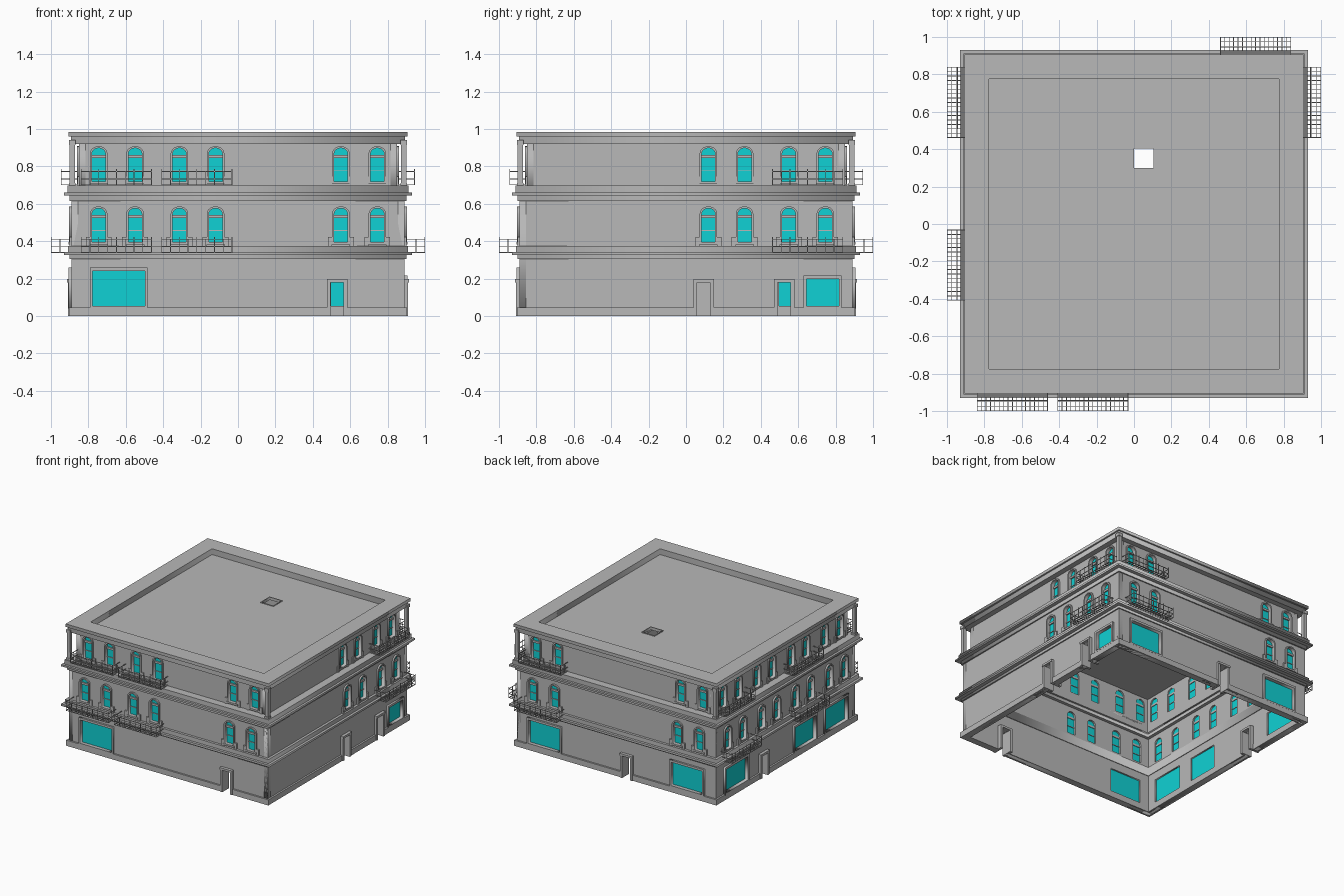
import bpy, bmesh, math
from mathutils import Matrix

if "Cube" in bpy.data.objects:
    bpy.data.objects.remove(bpy.data.objects["Cube"], do_unlink=True)


def material(name, rgb):
    m = bpy.data.materials.new(name)
    m.use_nodes = True
    m.diffuse_color = (*rgb, 1)
    m.node_tree.nodes["Principled BSDF"].inputs["Base Color"].default_value = (*rgb, 1)
    return m


STONE = material("grey_stone", (0.48, 0.48, 0.48))
GLASS = material("cyan_glass", (0.005, 0.64, 0.66))


def add_object(name, mesh, mat):
    mesh.materials.clear()
    mesh.materials.append(mat)
    ob = bpy.data.objects.new(name, mesh)
    bpy.context.collection.objects.link(ob)
    return ob


def slab(name, outlines, lo, hi, matrix, mat=STONE):
    """Extrude nested outlines (inner ones become holes) from lo to hi."""
    cu = bpy.data.curves.new(name, "CURVE")
    cu.dimensions = "2D"
    cu.fill_mode = "BOTH"
    cu.extrude = (hi - lo) / 2
    for pts in outlines:
        sp = cu.splines.new("POLY")
        sp.points.add(len(pts) - 1)
        for p, (x, y) in zip(sp.points, pts):
            p.co = (x, y, 0, 1)
        sp.use_cyclic_u = True
    tmp = bpy.data.objects.new(name, cu)
    bpy.context.collection.objects.link(tmp)
    dg = bpy.context.evaluated_depsgraph_get()
    mesh = bpy.data.meshes.new_from_object(tmp.evaluated_get(dg))
    bpy.data.objects.remove(tmp, do_unlink=True)
    bpy.data.curves.remove(cu)
    mesh.transform(matrix @ Matrix.Translation((0, 0, (lo + hi) / 2)))
    return add_object(name, mesh, mat)


def boxes(name, items, matrix, mat=STONE):
    """Boxes given as (u0, u1, v0, v1, n0, n1): along, up and out of the wall."""
    bm = bmesh.new()
    for u0, u1, v0, v1, n0, n1 in items:
        m = (Matrix.Translation(((u0 + u1) / 2, (v0 + v1) / 2, (n0 + n1) / 2))
             @ Matrix.Diagonal((u1 - u0, v1 - v0, n1 - n0, 1)))
        bmesh.ops.create_cube(bm, size=1, matrix=matrix @ m)
    mesh = bpy.data.meshes.new(name)
    bm.to_mesh(mesh)
    bm.free()
    return add_object(name, mesh, mat)


def rect(u0, u1, v0, v1):
    return [(u0, v0), (u1, v0), (u1, v1), (u0, v1)]


def square(r):
    return rect(-r, r, -r, r)


def arch(u, v, half, rise, height):
    """Window outline with a rounded head."""
    pts = [(u - half, v), (u + half, v)]
    for i in range(11):
        a = math.pi * i / 10
        pts.append((u + half * math.cos(a), v + height - rise + rise * math.sin(a)))
    return pts


# Each floor: name, wall range, wall face, window foot
FLOORS = [("middle", 0.393, 0.893), ("top", 0.715, 0.85)]
PAIR_L, PAIR_R = [-0.745, -0.55], [0.55, 0.745]
MID_L, MID_R = [-0.313, -0.12], [0.12, 0.313]
SHOP_L, SHOP_R = (-0.785, -0.49, 0.05, 0.25), (0.49, 0.785, 0.05, 0.25)

SIDES = {
    "front": dict(windows=PAIR_L + MID_L + PAIR_R, shops=[SHOP_L], doors=[0.53],
                  balconies=[(-0.84, -0.46), (-0.41, -0.03)]),
    "left": dict(windows=MID_R + PAIR_R, shops=[(0.635, 0.825, 0.05, 0.207)],
                 doors=[0.094, 0.525], balconies=[(0.46, 0.84)]),
    "back": dict(windows=PAIR_L + PAIR_R, shops=[SHOP_L, SHOP_R], doors=[0.1],
                 balconies=[(-0.84, -0.46)]),
    "right": dict(windows=PAIR_L + MID_L + MID_R + PAIR_R,
                  shops=[SHOP_L, (0.1, 0.38, 0.05, 0.25), SHOP_R], doors=[-0.29],
                  balconies=[(-0.84, -0.46), (0.03, 0.41)]),
}


def balcony_bars(u0, u1, v, n0, n1, t=0.004):
    """Grated floor, posts and rails of one balcony."""
    out = []
    h = 0.075
    across = 16
    for i in range(across + 1):
        u = u0 + (u1 - u0 - t) * i / across
        out.append((u, u + t, v, v + t, n0, n1))
        top = h + (0.01 if i % 4 == 0 else 0)
        if i % 2 == 0:
            out.append((u, u + t, v, v + top, n1 - t, n1))
    for i in range(5):
        n = n0 + (n1 - n0 - t) * i / 4
        out.append((u0, u1, v, v + t, n, n + t))
    for z in (0.035, h):
        out.append((u0, u1, v + z - t, v + z, n1 - t, n1))
        for u in (u0, u1 - t):
            out.append((u, u + t, v + z - t, v + z, n0, n1))
    for u in (u0, u1 - t):
        n = (n0 + n1) / 2
        out.append((u, u + t, v, v + h, n, n + t))
    return out


for k, (side, d) in enumerate(SIDES.items()):
    M = Matrix.Rotation(k * math.pi / 2, 4, "Z") @ Matrix.Rotation(math.pi / 2, 4, "X")

    # Lower wall with shop, door and window openings
    shop_holes = [rect(*s) for s in d["shops"]]
    edge = [(-0.89, 0)]
    for u in sorted(d["doors"]):
        edge += [(u - 0.037, 0), (u - 0.037, 0.18), (u + 0.037, 0.18), (u + 0.037, 0)]
    edge += [(0.89, 0), (0.89, 0.64), (-0.89, 0.64)]
    lower = [arch(u, 0.393, 0.037, 0.032, 0.185) for u in d["windows"]]
    slab(side + "_lower_wall", [edge] + shop_holes + lower, 0.855, 0.89, M)

    # Set-back top wall
    upper = [arch(u, 0.715, 0.037, 0.032, 0.185) for u in d["windows"]]
    slab(side + "_top_wall", [rect(-0.85, 0.85, 0.64, 0.93)] + upper, 0.815, 0.85, M)

    # Arched windows on both upper floors
    for floor, v, n in FLOORS:
        frames, panes, trims = [], [], []
        for u in d["windows"]:
            frames += [arch(u, v, 0.047, 0.04, 0.193), arch(u, v + 0.004, 0.036, 0.031, 0.179)]
            panes.append(arch(u, v, 0.037, 0.032, 0.185))
            trims += [(u - 0.037, u + 0.037, v + 0.13, v + 0.146, n - 0.03, n - 0.008),
                      (u - 0.037, u + 0.037, v + 0.062, v + 0.067, n - 0.03, n - 0.012),
                      (u - 0.05, u + 0.05, v - 0.01, v + 0.003, n - 0.03, n + 0.012)]
            for s in (-1, 1):
                c = u + s * 0.058
                trims.append((c - 0.011, c + 0.011, v - 0.02, v + 0.03, n - 0.01, n + 0.008))
        slab(f"{side}_{floor}_window_frames", frames, n - 0.03, n + 0.01, M)
        slab(f"{side}_{floor}_window_glass", panes, n - 0.025, n - 0.018, M, GLASS)
        boxes(f"{side}_{floor}_window_trim", trims, M)

    # Shop windows
    rims = []
    for s in d["shops"]:
        u0, u1, v0, v1 = s
        rims += [rect(u0 - 0.006, u1 + 0.006, v0 - 0.01, v1 + 0.01),
                 rect(u0 + 0.008, u1 - 0.008, v0 + 0.003, v1 - 0.008)]
    slab(side + "_shop_frames", rims, 0.855, 0.905, M)
    slab(side + "_shop_glass", shop_holes, 0.868, 0.875, M, GLASS)

    # Door surrounds with deep jambs
    jambs = []
    for u in d["doors"]:
        jambs += [(u - 0.055, u - 0.035, 0, 0.18, 0.82, 0.91),
                  (u + 0.035, u + 0.055, 0, 0.18, 0.82, 0.91),
                  (u - 0.055, u + 0.055, 0.18, 0.197, 0.82, 0.914)]
    boxes(side + "_door_frames", jambs, M)

    # Plinth broken at the doors
    cuts = [-0.904] + [u + s * 0.055 for u in sorted(d["doors"]) for s in (-1, 1)] + [0.904]
    boxes(side + "_plinth", [(a, b, 0, 0.045, 0.85, 0.904)
                             for a, b in zip(cuts[::2], cuts[1::2])], M)

    # Balconies on both upper floors
    bars = []
    for u0, u1 in d["balconies"]:
        bars += balcony_bars(u0, u1, 0.337, 0.9, 1.0)
        bars += balcony_bars(u0, u1, 0.70, 0.85, 0.945)
    boxes(side + "_balconies", bars, M)

    # Corner column with base and cap
    boxes(side + "_corner_column", [(0.872, 0.9, 0.69, 0.94, 0.872, 0.9),
                                    (0.868, 0.904, 0.69, 0.712, 0.868, 0.904),
                                    (0.868, 0.904, 0.915, 0.94, 0.868, 0.904)], M)

# Cornices and parapet: name, outer and inner half width, bottom, top
RINGS = [("lower_cornice_bed", 0.9, 0.85, 0.305, 0.33),
         ("lower_cornice_edge", 0.93, 0.85, 0.325, 0.342),
         ("lower_cornice_top", 0.91, 0.85, 0.342, 0.375),
         ("upper_cornice_bed", 0.9, 0.83, 0.615, 0.645),
         ("upper_cornice_edge", 0.93, 0.815, 0.645, 0.66),
         ("upper_cornice_top", 0.912, 0.815, 0.66, 0.697),
         ("eaves", 0.893, 0.775, 0.937, 0.962),
         ("parapet", 0.906, 0.775, 0.96, 0.985)]
I = Matrix.Identity(4)
for name, r, inner, lo, hi in RINGS:
    slab(name, [square(r), square(inner)], lo, hi, I)

# Roof with open hatch
hatch = rect(0, 0.105, 0.3, 0.405)
slab("roof", [square(0.893), hatch], 0.92, 0.938, I)
slab("hatch_rim", [rect(-0.006, 0.111, 0.294, 0.411), hatch], 0.935, 0.943, I)
